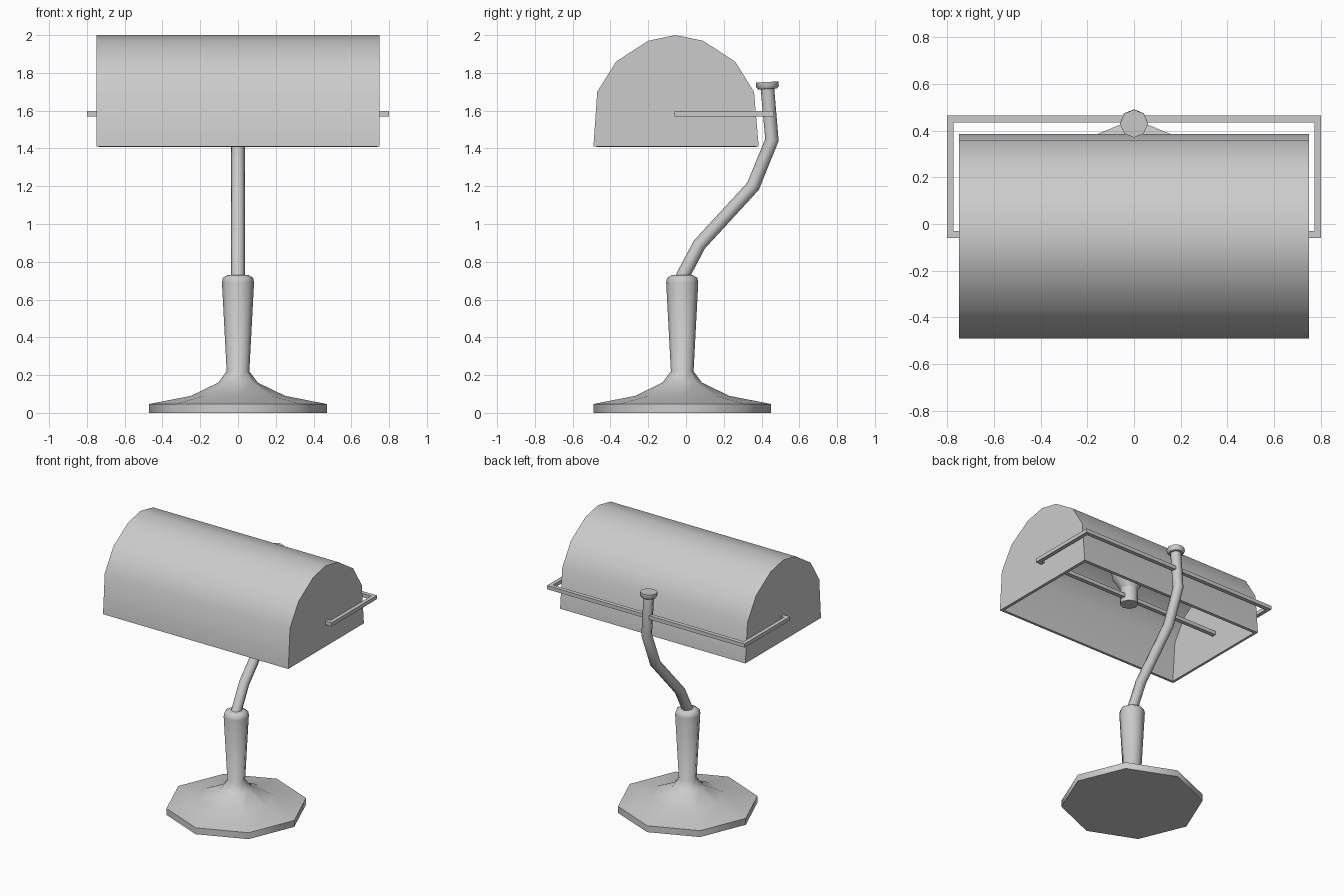
import bpy, bmesh, math
from mathutils import Vector, Matrix

cube = bpy.data.objects.get("Cube")
if cube:
    bpy.data.objects.remove(cube, do_unlink=True)

grey = bpy.data.materials.new("light_grey")
grey.use_nodes = True
COLOUR = (0.6, 0.6, 0.6, 1)
grey.diffuse_color = COLOUR
grey.node_tree.nodes["Principled BSDF"].inputs["Base Color"].default_value = COLOUR


def smooth(obj, angle):
    bpy.ops.object.select_all(action="DESELECT")
    obj.select_set(True)
    bpy.context.view_layer.objects.active = obj
    bpy.ops.object.shade_smooth_by_angle(angle=math.radians(angle))


def finish(name, bm, angle=None):
    mesh = bpy.data.meshes.new(name)
    bm.to_mesh(mesh)
    bm.free()
    mesh.materials.append(grey)
    obj = bpy.data.objects.new(name, mesh)
    bpy.context.collection.objects.link(obj)
    if angle:
        smooth(obj, angle)
    return obj


def lathe(name, profile, centre, tilt=0, sides=8):
    """Stack rings of (radius, height) into a closed turned part."""
    bm = bmesh.new()
    rings = []
    for r, z in profile:
        angles = [2 * math.pi * i / sides for i in range(sides)]
        rings.append([bm.verts.new((r * math.cos(a), r * math.sin(a), z)) for a in angles])
    for low, high in zip(rings, rings[1:]):
        for i in range(sides):
            j = (i + 1) % sides
            bm.faces.new((low[i], low[j], high[j], high[i]))
    bm.faces.new(rings[0][::-1])
    bm.faces.new(rings[-1])
    bm.transform(Matrix.Translation(centre) @ Matrix.Rotation(tilt, 4, "X"))
    return finish(name, bm, 50)


def box(name, low, high):
    low, high = Vector(low), Vector(high)
    bm = bmesh.new()
    bmesh.ops.create_cube(bm, size=1)
    bm.transform(Matrix.Translation((low + high) / 2) @ Matrix.Diagonal((*(high - low), 1)))
    return finish(name, bm)


# Octagonal foot flowing into the tapered sleeve
lathe("base", [(0.47, 0), (0.47, 0.047), (0.25, 0.09), (0.105, 0.16), (0.06, 0.22),
               (0.085, 0.69), (0.08, 0.715), (0.055, 0.73)], (0, -0.02, 0))

# Bent stem
path = [(-0.03, 0.7), (0.07, 0.89), (0.355, 1.2), (0.455, 1.445), (0.43, 1.73)]
curve = bpy.data.curves.new("stem", "CURVE")
curve.dimensions = "3D"
curve.bevel_depth = 0.036
curve.bevel_resolution = 2
curve.use_fill_caps = True
spline = curve.splines.new("POLY")
spline.points.add(len(path) - 1)
for point, (y, z) in zip(spline.points, path):
    point.co = (0, y, z, 1)
curve.materials.append(grey)
stem = bpy.data.objects.new("stem", curve)
bpy.context.collection.objects.link(stem)
bpy.ops.object.select_all(action="DESELECT")
stem.select_set(True)
bpy.context.view_layer.objects.active = stem
bpy.ops.object.convert(target="MESH")
smooth(bpy.context.view_layer.objects.active, 50)

# Cap on the stem
lathe("stem_cap", [(0.05, 0), (0.06, 0.012), (0.06, 0.037)], (0, 0.432, 1.715), math.radians(3))

# Arched shade, open underneath
arch = [(-0.49, 1.41), (-0.47, 1.7), (-0.37, 1.86), (-0.2, 1.97), (-0.055, 2),
        (0.09, 1.97), (0.26, 1.86), (0.36, 1.7), (0.385, 1.41)]
bm = bmesh.new()
left, right = ([bm.verts.new((x, y, z)) for y, z in arch] for x in (0.75, -0.75))
bm.faces.new(left)
bm.faces.new(right)
for i in range(len(arch) - 1):
    bm.faces.new((left[i], left[i + 1], right[i + 1], right[i]))
underside = bm.faces.new((left[0], left[-1], right[-1], right[0]))
bmesh.ops.recalc_face_normals(bm, faces=bm.faces)
bmesh.ops.delete(bm, geom=[underside], context="FACES_ONLY")
shade = finish("shade", bm)
wall = shade.modifiers.new("wall", "SOLIDIFY")
wall.thickness = 0.02
wall.offset = -1
wall.use_even_offset = True
bpy.ops.object.select_all(action="DESELECT")
shade.select_set(True)
bpy.context.view_layer.objects.active = shade
bpy.ops.object.modifier_apply(modifier="wall")
smooth(shade, 35)

# Square-bar frame: rear bar, side arms and the pivot bar through the shade
LOW, HIGH = 1.57, 1.597
box("frame_rear_bar", (-0.8, 0.435, LOW), (0.8, 0.465, HIGH))
box("frame_pivot_bar", (-0.8, -0.06, LOW), (0.8, -0.03, HIGH))
for side, name in ((1, "left"), (-1, "right")):
    x = sorted((side * 0.772, side * 0.8))
    box("frame_arm_" + name, (x[0], -0.03, LOW), (x[1], 0.435, HIGH))

# Lamp holder and bulb inside the shade
lathe("bulb_holder", [(0.06, 1.54), (0.06, 1.65)], (0, -0.05, 0))
lathe("bulb", [(0.06, 1.65), (0.11, 1.73), (0.12, 1.79), (0.09, 1.85), (0.04, 1.88)],
      (0, -0.05, 0))
